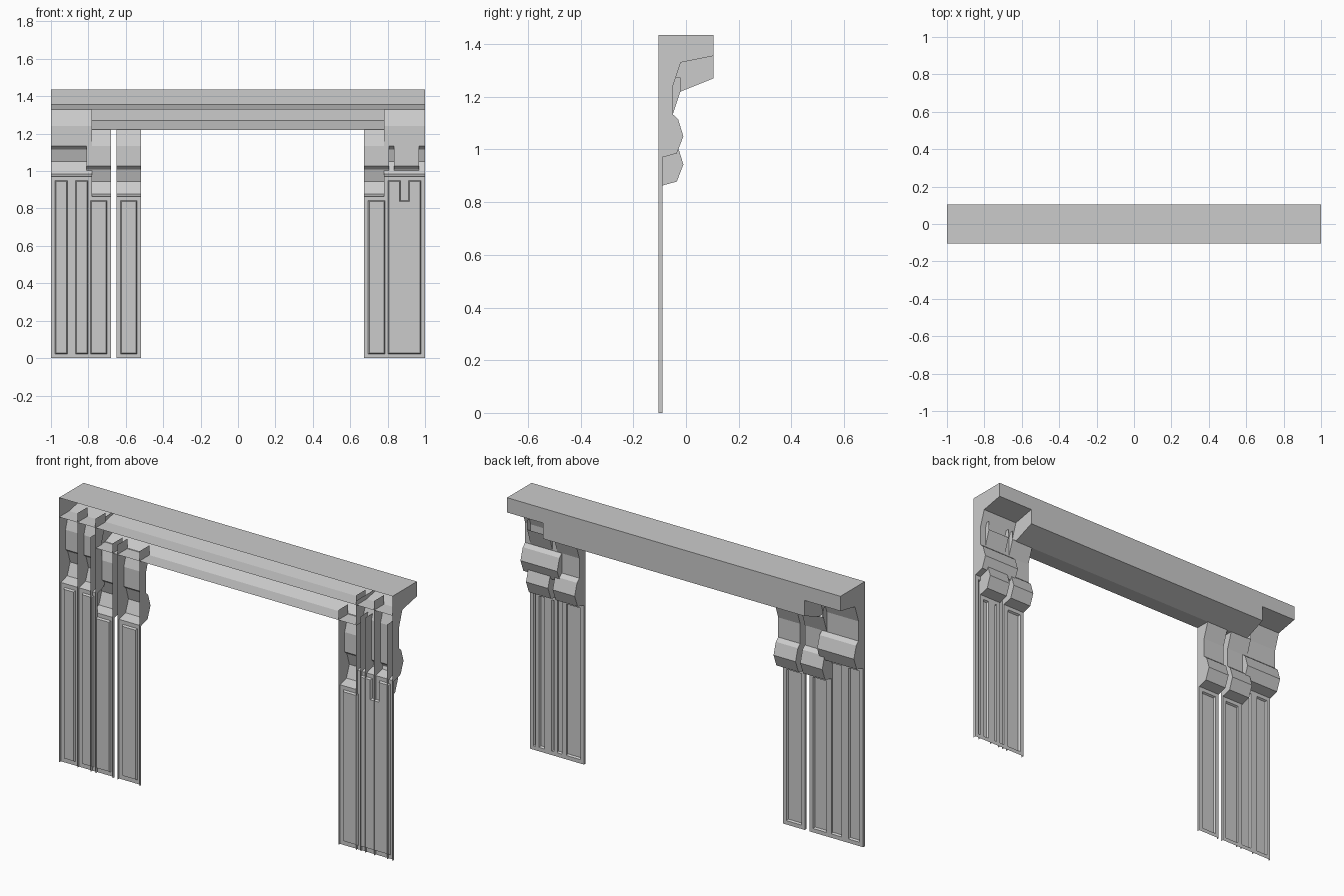
import bpy, bmesh

cube = bpy.data.objects.get("Cube")
if cube:
    bpy.data.objects.remove(cube, do_unlink=True)

# Single plain material
stone = bpy.data.materials.new("light_grey")
stone.use_nodes = True
GREY = (0.6, 0.6, 0.6, 1)
stone.diffuse_color = GREY
stone.node_tree.nodes["Principled BSDF"].inputs["Base Color"].default_value = GREY

BACK = -0.105   # open plane of every hollow piece


def shell(name, x0, x1, profile, wall_rise=0, panel=False):
    """Sweep a (y, z) profile along x, close both ends, leave the -y side open."""
    bm = bmesh.new()
    left = [bm.verts.new((x0, y, z)) for y, z in profile]
    right = [bm.verts.new((x1, y, z)) for y, z in profile]
    for i in range(len(profile) - 1):
        face = bm.faces.new((left[i + 1], left[i], right[i], right[i + 1]))
    # End walls reach back to the open plane
    extra = []
    (ys, zs), (ye, ze) = profile[0], profile[-1]
    if ye > BACK:
        extra.append((BACK, ze))
    if ys > BACK:
        extra.append((BACK, zs + wall_rise))
    if wall_rise:
        extra.append((ys, zs + wall_rise))
    for x, row, flip in ((x0, left, False), (x1, right, True)):
        ring = row + [bm.verts.new((x, y, z)) for y, z in extra]
        bm.faces.new(ring[::-1] if flip else ring)
    # Recessed panel in the lowest face
    if panel:
        bm.normal_update()
        bmesh.ops.inset_individual(bm, faces=[face], thickness=0.03)
        bmesh.ops.inset_individual(bm, faces=[face], thickness=0.008, depth=-0.01)
    mesh = bpy.data.meshes.new(name)
    bm.to_mesh(mesh)
    bm.free()
    mesh.materials.append(stone)
    obj = bpy.data.objects.new(name, mesh)
    bpy.context.collection.objects.link(obj)
    return obj


# Bracket: flared head, neck, angular roll, then the flat pilaster face
BRACKET = [(-0.02, 1.33), (-0.05, 1.24), (-0.05, 1.133), (-0.03, 1.115),
           (-0.01, 1.05), (-0.035, 0.985), (-0.09, 0.97)]


def pilaster(name, x0, width, drop=0):
    profile = [(y, z - drop) for y, z in BRACKET] + [(-0.09, 0)]
    shell(name, x0, x0 + width, profile, wall_rise=0.05, panel=True)


# Lintel: full-length upper cornice and a shorter lower one
shell("upper_cornice", -1, 1,
      [(BACK, 1.435), (0.105, 1.435), (0.105, 1.355), (-0.02, 1.33), (BACK, 1.33)])
shell("lower_cornice", -0.785, 0.785,
      [(0.105, 1.355), (0.105, 1.27), (-0.02, 1.22), (BACK, 1.22)])

# Tall narrow pilasters at both ends
for i, x in enumerate((-1, -0.89, 0.78, 0.89)):
    pilaster(f"outer_pilaster_{i + 1}", x, 0.11)

# Lower, wider pilasters, one of them overlapping the outer pair
for i, x in enumerate((-0.81, -0.65, 0.675, 0.835)):
    pilaster(f"inner_pilaster_{i + 1}", x, 0.132, drop=0.107)
